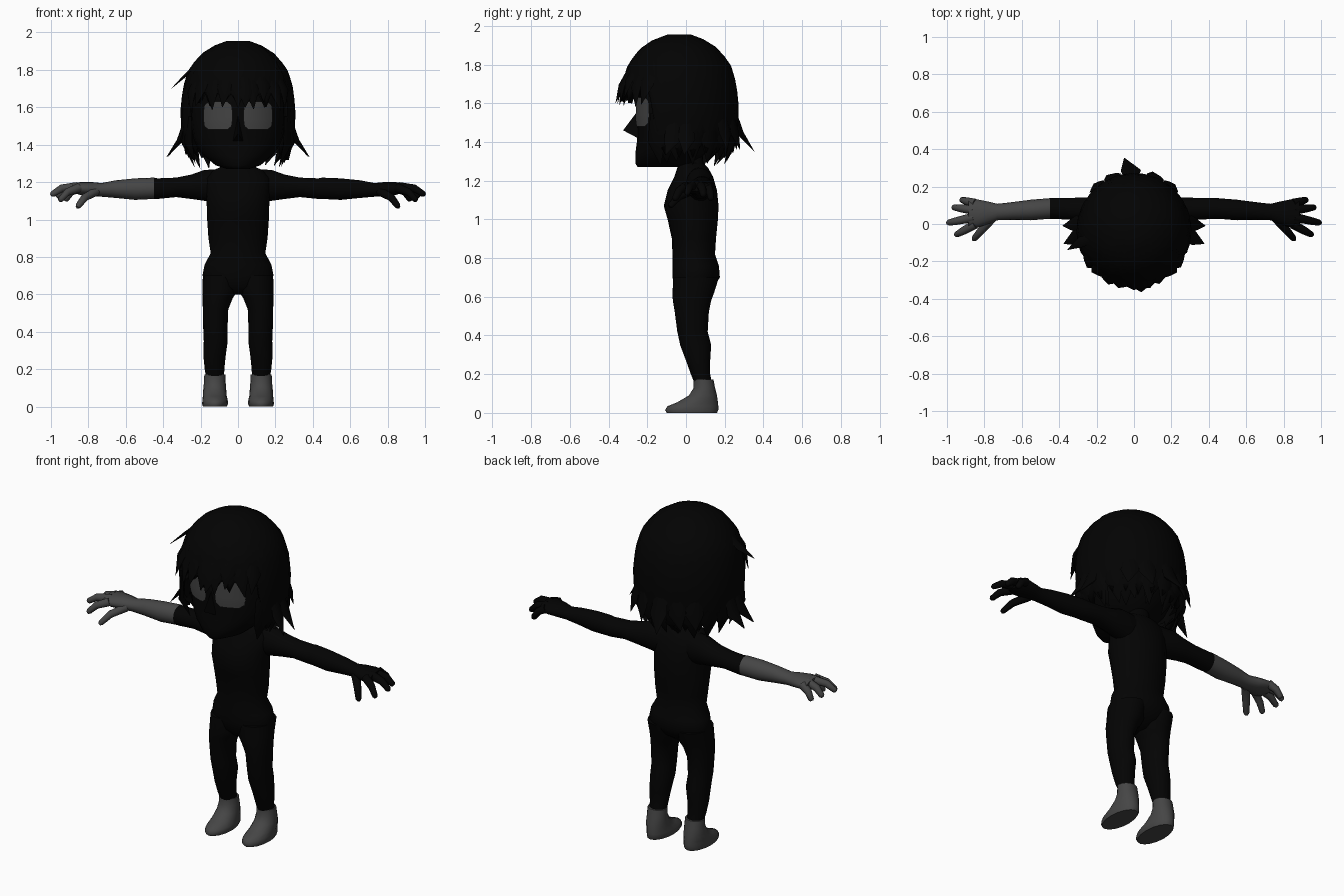
import bpy, bmesh, math, random
from mathutils import Vector

cube = bpy.data.objects.get("Cube")
if cube:
    bpy.data.objects.remove(cube)
random.seed(4)


def material(name, value):
    mat = bpy.data.materials.new(name)
    mat.use_nodes = True
    colour = (value, value, value, 1)
    mat.diffuse_color = colour
    mat.node_tree.nodes["Principled BSDF"].inputs["Base Color"].default_value = colour
    return mat


black = material("black cloth", 0.001)
hair_black = material("black hair", 0.0008)
grey = material("grey skin", 0.06)
eye_grey = material("grey eye", 0.055)


def finish(name, bm, *mats, rule=None, angle=60):
    bmesh.ops.recalc_face_normals(bm, faces=bm.faces)
    mesh = bpy.data.meshes.new(name)
    if rule:
        for face in bm.faces:
            face.material_index = rule(face.calc_center_median())
    bm.to_mesh(mesh)
    bm.free()
    obj = bpy.data.objects.new(name, mesh)
    bpy.context.collection.objects.link(obj)
    for mat in mats:
        mesh.materials.append(mat)
    bpy.ops.object.select_all(action="DESELECT")
    obj.select_set(True)
    bpy.context.view_layer.objects.active = obj
    bpy.ops.object.shade_smooth_by_angle(angle=math.radians(angle))
    return obj


def skin(bm, rings):
    """Bridge consecutive closed rings of points and cap both ends."""
    loops = [[bm.verts.new(p) for p in ring] for ring in rings]
    n = len(loops[0])
    for a, b in zip(loops, loops[1:]):
        for i in range(n):
            j = (i + 1) % n
            bm.faces.new((a[i], a[j], b[j], b[i]))
    bm.faces.new(loops[0])
    bm.faces.new(loops[-1])


def section(row, axis, side, n):
    """Ellipse filling the box (low, high, low, high) at a station on an axis."""
    t, u0, u1, v0, v1 = row
    ring = []
    for i in range(n):
        a = math.tau * i / n
        u = (u0 + u1) / 2 + (u1 - u0) / 2 * math.cos(a)
        v = (v0 + v1) / 2 + (v1 - v0) / 2 * math.sin(a)
        ring.append((side * u, v, t) if axis == "z" else (side * t, u, v))
    return ring


def loft(name, rows, *mats, axis="z", side=1, n=16, rule=None):
    bm = bmesh.new()
    skin(bm, [section(row, axis, side, n) for row in rows])
    return finish(name, bm, *mats, rule=rule)


def tube(bm, path, radii, n=6, flat=1.0, up=(0, 0, 1)):
    path = [Vector(p) for p in path]
    rings = []
    for i, p in enumerate(path):
        along = (path[min(i + 1, len(path) - 1)] - path[max(i - 1, 0)]).normalized()
        u = along.cross(Vector(up)).normalized()
        v = along.cross(u)
        rings.append([p + radii[i] * (math.cos(math.tau * k / n) * u
                      + flat * math.sin(math.tau * k / n) * v) for k in range(n)])
    skin(bm, rings)


# Torso and neck: height, half width, front, back
torso = [(0.6, .04, -.02, .08), (.64, .16, -.055, .135), (.7, .19, -.07, .175),
         (.76, .178, -.07, .17), (.82, .146, -.07, .15), (.9, .158, -.073, .155),
         (1, .165, -.095, .165), (1.07, .167, -.115, .168), (1.15, .172, -.095, .16),
         (1.22, .175, -.06, .14), (1.265, .13, -.045, .115), (1.29, .07, -.04, .09),
         (1.4, .065, -.05, .08)]
loft("torso", [(z, -w, w, f, b) for z, w, f, b in torso], black, n=20)

# Legs, feet and arms
leg = [(.15, .075, .17, .045, .135), (.2, .073, .178, .025, .125), (.27, .066, .185, 0, .125),
       (.35, .055, .183, -.03, .13), (.42, .056, .186, -.045, .112), (.52, .052, .188, -.058, .118),
       (.58, .028, .19, -.068, .13), (.62, .0, .19, -.07, .145), (.7, .0, .188, -.065, .17)]
foot = [(0, .06, .188, -.1, .16), (.015, .053, .192, -.108, .167), (.035, .055, .19, -.095, .167),
        (.055, .06, .188, -.045, .165), (.09, .063, .186, .015, .16), (.13, .066, .182, .04, .15),
        (.172, .068, .18, .04, .142)]
arm = [(.08, .0, .13, 1.08, 1.27), (.18, .0, .145, 1.1, 1.265), (.25, .015, .142, 1.11, 1.24),
       (.33, .022, .14, 1.12, 1.224), (.43, .028, .14, 1.11, 1.22), (.45, .028, .138, 1.11, 1.224),
       (.55, .02, .13, 1.105, 1.22), (.65, .022, .117, 1.115, 1.21), (.73, .02, .108, 1.122, 1.195),
       (.78, .0, .12, 1.125, 1.2), (.84, -.02, .132, 1.13, 1.2), (.885, -.015, .125, 1.145, 1.195)]
# Each digit: start and tip as x, y, z
digits = {"thumb": ((.76, .03, 1.15), (.86, -.085, 1.065)),
          "index_finger": ((.85, -.002, 1.17), (.955, -.06, 1.1)),
          "middle_finger": ((.86, .035, 1.175), (1, .005, 1.13)),
          "ring_finger": ((.86, .075, 1.175), (.97, .09, 1.12)),
          "little_finger": ((.85, .11, 1.17), (.925, .13, 1.1))}

for label, side in (("left", 1), ("right", -1)):
    loft(label + "_leg", leg, black, side=side)
    loft(label + "_foot", foot, grey, side=side)
    hand_mat = black if side > 0 else grey
    loft(label + "_arm", arm, black, hand_mat, axis="x", side=side,
         rule=lambda c: int(abs(c.x) > 0.44))
    for part, (start, tip) in digits.items():
        a, b = Vector(start), Vector(tip)
        bend = a.lerp(b, 0.6) + Vector((0, 0, 0.018))
        path = [Vector((side * p.x, p.y, p.z)) for p in (a, bend, b.lerp(bend, 0.15), b)]
        bm = bmesh.new()
        tube(bm, path, (.025, .021, .016, .009), n=8)
        finish(label + "_" + part, bm, hand_mat)

# Head: height, half width, front, back
head = [(1.27, .06, -.25, -.02), (1.29, .12, -.262, .05), (1.34, .18, -.262, .1),
        (1.39, .22, -.255, .14), (1.44, .24, -.25, .16), (1.52, .25, -.253, .18),
        (1.62, .255, -.25, .2), (1.75, .24, -.24, .2), (1.88, .12, -.13, .1)]
loft("head", [(z, -w, w, f, b) for z, w, f, b in head], black, n=24)

bm = bmesh.new()
nose = [bm.verts.new(p) for p in ((0, -.25, 1.56), (-.03, -.24, 1.415), (.03, -.24, 1.415),
                                  (0, -.325, 1.46))]
for tri in ((0, 1, 3), (0, 3, 2), (1, 2, 3), (0, 2, 1)):
    bm.faces.new([nose[i] for i in tri])
finish("nose", bm, black, angle=20)


def face_y(x, z):
    for a, b in zip(head, head[1:]):
        if a[0] <= z <= b[0]:
            t = (z - a[0]) / (b[0] - a[0])
            w, f, k = (a[i] + t * (b[i] - a[i]) for i in (1, 2, 3))
            return (f + k) / 2 - (k - f) / 2 * math.sqrt(max(0, 1 - (x / w) ** 2))


# Eyes: rounded plates wrapped on the face
for label, side in (("left", 1), ("right", -1)):
    bm = bmesh.new()
    grid = []
    for r in range(9):
        v = r / 4 - 1
        reach = (1 - abs(v) ** 3) ** 0.33 * 0.35 + 0.65
        row = []
        for c in range(9):
            u = (c / 4 - 1) * reach
            x, z = 0.107 + 0.077 * u, 1.555 + 0.075 * v
            row.append(bm.verts.new((side * x, face_y(x, z) - 0.009, z)))
        grid.append(row)
    for lo, hi in zip(grid, grid[1:]):
        for c in range(8):
            bm.faces.new((lo[c], lo[c + 1], hi[c + 1], hi[c]))
    finish(label + "_eye", bm, eye_grey)

# Hair shell with a ragged hem, short over the face
profile = [(1.955, .06), (1.925, .14), (1.88, .205), (1.8, .266), (1.7, .296),
           (1.58, .308), (1.46, .303), (1.36, .285), (1.25, .25)]


def hair_radius(z):
    for (z0, r0), (z1, r1) in zip(profile, profile[1:]):
        if z >= z1:
            return r0 + (r1 - r0) * min(1, (z0 - z) / (z0 - z1))
    return profile[-1][1]


def hair_point(a, z, out=0.0):
    """Angle zero faces the front."""
    r = hair_radius(z) + out
    return Vector((r * math.sin(a), -0.035 - r * math.cos(a), z))


bm = bmesh.new()
columns, steps = 48, 10
cols = []
for i in range(columns):
    a = math.tau * i / columns
    front = abs(math.remainder(a, math.tau)) < 1.1
    hem = (1.69 if i % 2 else 1.62) if front else (1.42 if i % 2 else 1.33)
    hem += random.uniform(-0.02, 0.02)
    cols.append([bm.verts.new(hair_point(a, 1.955 - (1.955 - hem) * (k / steps) ** 1.4))
                 for k in range(steps + 1)])
for a, b in zip(cols, cols[1:] + cols[:1]):
    for k in range(steps):
        bm.faces.new((a[k], a[k + 1], b[k + 1], b[k]))
bm.faces.new([c[0] for c in cols])
hair = finish("hair_cap", bm, hair_black)
shell = hair.modifiers.new("thickness", "SOLIDIFY")
shell.thickness = 0.025


# Loose locks: angle in degrees, top, tip height, flare, width
def lock(name, deg, top, tip, flare, width):
    a = math.radians(deg)
    mid = top + (tip - top) * 0.55
    path = [hair_point(a, top, -0.02), hair_point(a, mid, flare * 0.2),
            hair_point(a + 0.08 * math.sin(2 * deg), tip, flare)]
    bm = bmesh.new()
    tube(bm, path, (width * 0.7, width, 0.002), n=6, flat=0.3,
         up=(math.sin(a), -math.cos(a), 0))
    finish(name, bm, hair_black)


for deg in range(-56, 60, 14):
    lock("fringe_lock", deg, 1.82, random.uniform(1.57, 1.63), 0.012, 0.04)
for deg in range(66, 300, 19):
    lock("hem_lock", deg, 1.55, random.uniform(1.27, 1.32), -0.02, 0.05)
for deg in range(75, 290, 30):
    lock("inner_lock", deg, 1.5, random.uniform(1.28, 1.34), -0.06, 0.05)
for deg in (-97, -84, 84, 97):
    lock("side_flick", deg, 1.52, 1.335, 0.105, 0.045)
lock("back_flick", 183, 1.55, 1.35, 0.11, 0.055)
for deg in (140, 158, 202, 220):
    lock("nape_flick", deg, 1.55, 1.36, 0.045, 0.05)
lock("crown_wisp", -78, 1.85, 1.7, 0.075, 0.03)
lock("brow_wisp", 8, 1.8, 1.6, 0.025, 0.045)
